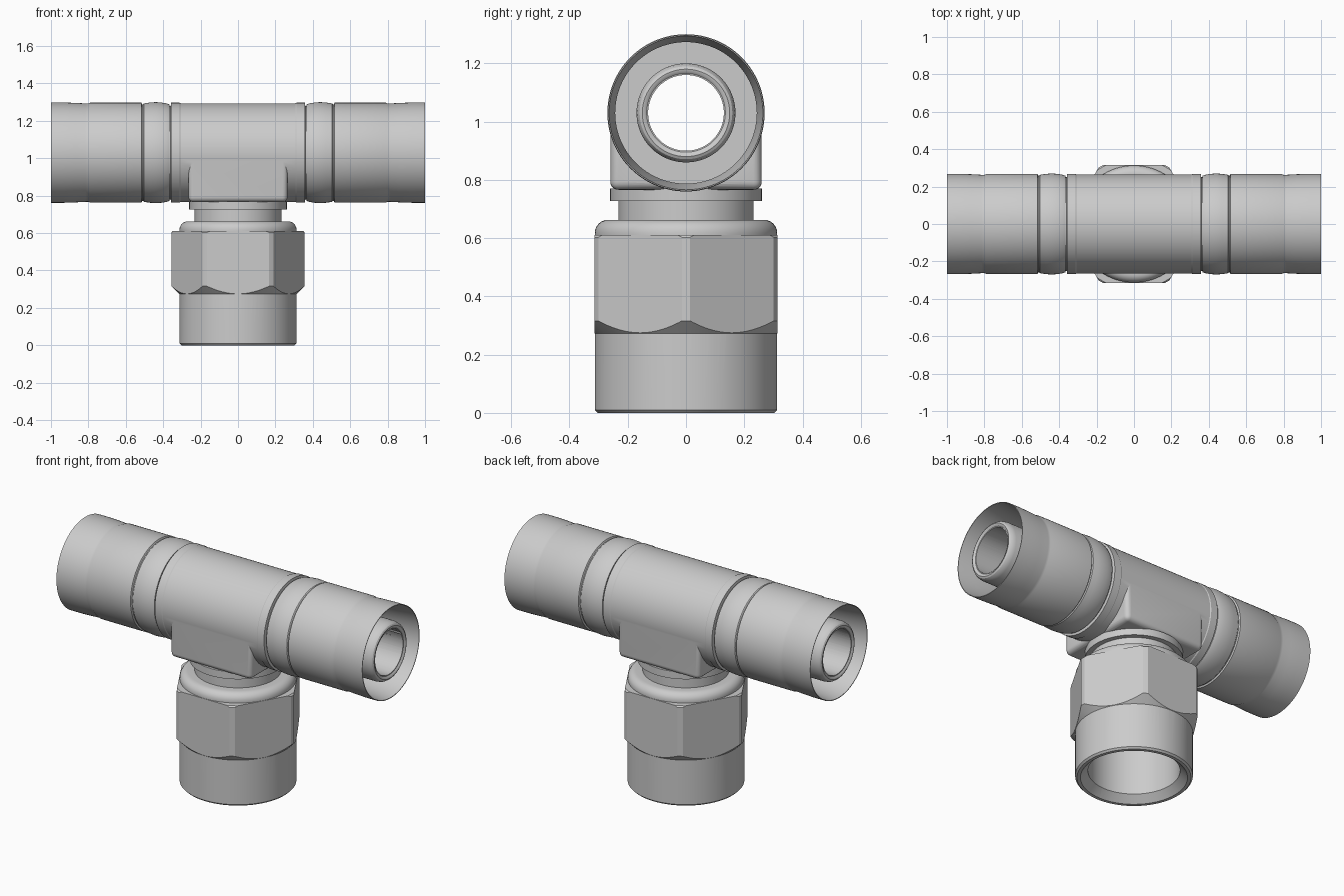
import bpy, bmesh
from math import cos, sin, pi, radians

if "Cube" in bpy.data.objects:
    bpy.data.objects.remove(bpy.data.objects["Cube"])

AXIS_Z = 1.03   # height of the horizontal run


def finish(name, bm):
    bmesh.ops.recalc_face_normals(bm, faces=bm.faces[:])
    me = bpy.data.meshes.new(name)
    bm.to_mesh(me)
    bm.free()
    ob = bpy.data.objects.new(name, me)
    bpy.context.collection.objects.link(ob)
    return ob


def lathe(name, prof, axis='Z', n=96, closed=False):
    """Revolve (radius, height) points round z, or round the run along x."""
    bm = bmesh.new()
    rings = []
    for r, h in prof:
        ring = []
        for i in range(1 if r == 0 else n):
            a = 2 * pi * i / n
            u, v = r * cos(a), r * sin(a)
            ring.append(bm.verts.new((u, v, h) if axis == 'Z' else (h, u, AXIS_Z + v)))
        rings.append(ring)
    pairs = list(zip(rings, rings[1:]))
    if closed:
        pairs.append((rings[-1], rings[0]))
    for a, b in pairs:
        for i in range(n):
            j = (i + 1) % n
            if len(a) == 1:
                bm.faces.new((a[0], b[i], b[j]))
            elif len(b) == 1:
                bm.faces.new((a[i], a[j], b[0]))
            else:
                bm.faces.new((a[i], a[j], b[j], b[i]))
    return finish(name, bm)


def rod(name, r, h0, h1, axis='Z', n=96):
    return lathe(name, [(0, h0), (r, h0), (r, h1), (0, h1)], axis, n)


def apply_mods(ob):
    bpy.context.view_layer.update()
    dg = bpy.context.evaluated_depsgraph_get()
    me = bpy.data.meshes.new_from_object(ob.evaluated_get(dg))
    ob.modifiers.clear()
    ob.data = me


def boolean(ob, other, op):
    m = ob.modifiers.new(op, 'BOOLEAN')
    m.operation, m.solver, m.object = op, 'EXACT', other
    apply_mods(ob)
    bpy.data.objects.remove(other)


def smooth(ob):
    bpy.ops.object.select_all(action='DESELECT')
    ob.select_set(True)
    bpy.context.view_layer.objects.active = ob
    bpy.ops.object.shade_smooth_by_angle(angle=radians(28))


# tee body: central barrel with a nipple at each end
half = [(0, .985), (.135, .988), (.142, .994), (.15, .996), (.159, .991), (.166, .98),
        (.17, .96), (.17, .45), (.25, .45), (.25, .36), (.267, .357), (.267, .313), (.264, .308)]
tee = lathe("tee_body", half + [(r, -h) for r, h in reversed(half)], 'X')

# squared block under the barrel, with rounded edges
bm = bmesh.new()
bmesh.ops.create_cube(bm, size=1)
for v in bm.verts:
    v.co.x *= .53
    v.co.y *= .52
    v.co.z = AXIS_Z if v.co.z > 0 else .766
low = [e for e in bm.edges if min(v.co.z for v in e.verts) < .8]
bmesh.ops.bevel(bm, geom=low, offset=.028, segments=5, profile=.5, affect='EDGES')
boolean(tee, finish("block", bm), 'UNION')

# branch stem with its flange
stem = lathe("stem", [(0, .45), (.2, .45), (.232, .49), (.232, .727), (.261, .727),
                      (.261, .77), (.22, .77), (.22, .9), (0, .9)])
boolean(tee, stem, 'UNION')

# bores through the run and the branch
boolean(tee, rod("run_bore", .13, -1.2, 1.2, 'X'), 'DIFFERENCE')
boolean(tee, rod("branch_bore", .1295, .3, AXIS_Z), 'DIFFERENCE')
smooth(tee)

# crimp sleeves, mirrored left and right
sleeve = lathe("sleeves", [
    (.165, .37), (.258, .367), (.263, .38), (.268, .41), (.27, .44), (.268, .47), (.263, .503),
    (.258, .508), (.258, .512), (.267, .516), (.267, .79), (.263, .8), (.263, .815),
    (.266, .87), (.268, .93), (.268, 1), (.264, 1), (.252, .9), (.243, .8),
    (.243, .75), (.165, .75)], 'X', closed=True)
m = sleeve.modifiers.new("mirror", 'MIRROR')
m.use_axis[0] = True
apply_mods(sleeve)
smooth(sleeve)

# swivel nut: hexagon trimmed by a turned profile
nut = lathe("swivel_nut", [(0, .2), (.3637, .2), (.3637, .7), (0, .7)], n=6)
trim = lathe("trim", [(0, .24), (.28, .24), (.356, .316), (.356, .603), (.348, .611), (0, .611)])
boolean(nut, trim, 'INTERSECT')

# round skirt below and rounded collar above the hexagon
arc = [(.268 + .045 * cos(a * pi / 12), .618 + .045 * sin(a * pi / 12)) for a in range(7)]
collar = lathe("collar", [(0, 0), (.303, 0), (.313, .01)] + arc + [(0, .663)])
boolean(nut, collar, 'UNION')

# threaded socket with a chamfered mouth, and the small side hole
socket = lathe("socket", [(0, -.05), (.285, -.05), (.285, 0.0), (.245, .04), (.245, .6), (0, .6)])
boolean(nut, socket, 'DIFFERENCE')
boolean(nut, rod("neck_hole", .2325, .55, .75), 'DIFFERENCE')
bm = bmesh.new()
bmesh.ops.create_cone(bm, cap_ends=True, segments=32, radius1=.042, radius2=.042, depth=.2)
for v in bm.verts:
    x, y, z = v.co
    v.co = (x - .09, z + .32, y + .53)
boolean(nut, finish("side_hole", bm), 'DIFFERENCE')
smooth(nut)
